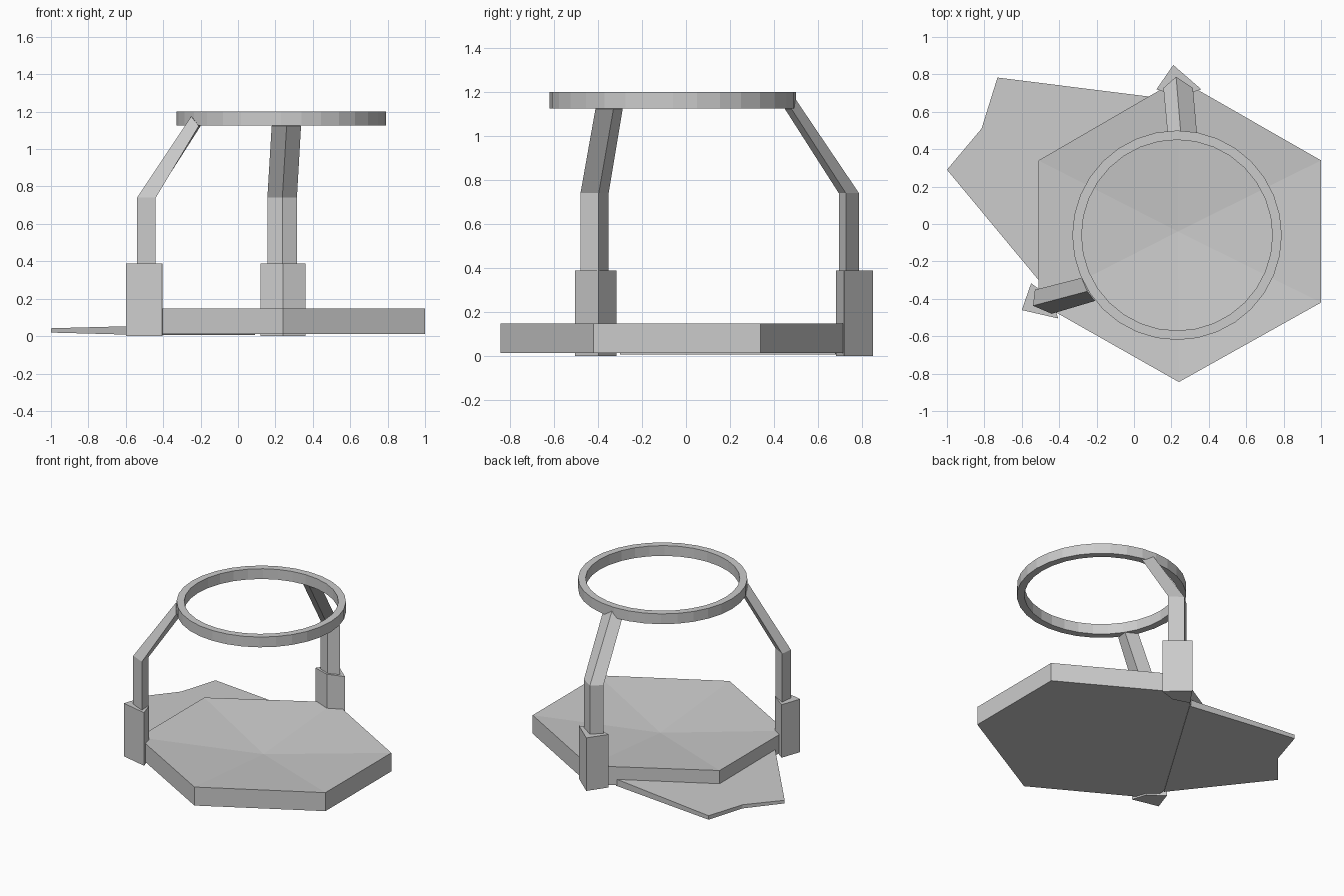
import bpy, bmesh
from math import cos, sin, tau

if "Cube" in bpy.data.objects:
    bpy.data.objects.remove(bpy.data.objects["Cube"])


def make_object(name, bm):
    bmesh.ops.recalc_face_normals(bm, faces=bm.faces[:])
    mesh = bpy.data.meshes.new(name)
    bm.to_mesh(mesh)
    bm.free()
    obj = bpy.data.objects.new(name, mesh)
    bpy.context.collection.objects.link(obj)
    return obj


def loft(name, rings, dish=None):
    """Skin a stack of outlines; optional dish point turns the top into a fan."""
    bm = bmesh.new()
    rows = [[bm.verts.new(p) for p in ring] for ring in rings]
    n = len(rows[0])
    for low, high in zip(rows, rows[1:]):
        for i in range(n):
            j = (i + 1) % n
            bm.faces.new((low[i], low[j], high[j], high[i]))
    bm.faces.new(rows[0][::-1])
    if dish:
        c = bm.verts.new(dish)
        for i in range(n):
            bm.faces.new((rows[-1][i], rows[-1][(i + 1) % n], c))
    else:
        bm.faces.new(rows[-1])
    return make_object(name, bm)


def at(outline, z):
    return [(x, y, z) for x, y in outline]


# Hexagonal base with a shallow sunken top
hexagon = [(0.24, -0.845), (1.0, -0.42), (1.0, 0.34),
           (0.24, 0.775), (-0.51, 0.34), (-0.51, -0.42)]
loft("hexagonal_base", [at(hexagon, 0.012), at(hexagon, 0.147)],
     dish=(0.235, -0.04, 0.078))

# Side plate, thinner toward the outer edge
plate = [(0.09, 0.68), (-0.73, 0.783), (-0.815, 0.51), (-1.0, 0.29), (-0.51, -0.30)]
drop = [0, 0.010, 0.011, 0.013, 0]
loft("side_plate",
     [[(x, y, 0.006 + d) for (x, y), d in zip(plate, drop)],
      [(x, y, 0.055 - d) for (x, y), d in zip(plate, drop)]])

# Foot blocks and bent legs: sections run outer, side, inner, side
supports = {
    "back": ([(0.21, 0.85), (0.12, 0.72), (0.24, 0.682), (0.36, 0.72)],
             [(0.225, 0.787), (0.157, 0.727), (0.237, 0.695), (0.315, 0.727)],
             [(0.25, 0.49, 1.18), (0.18, 0.48, 1.123),
              (0.26, 0.45, 1.123), (0.337, 0.48, 1.123)]),
    "left": ([(-0.60, -0.46), (-0.55, -0.317), (-0.44, -0.397), (-0.405, -0.505)],
             [(-0.54, -0.437), (-0.53, -0.352), (-0.445, -0.397), (-0.44, -0.48)],
             [(-0.25, -0.36, 1.175), (-0.28, -0.288, 1.123),
              (-0.20, -0.33, 1.123), (-0.21, -0.412, 1.123)]),
}
for side, (foot, leg, tip) in supports.items():
    loft(side + "_foot_block", [at(foot, 0.0), at(foot, 0.387)])
    loft(side + "_bent_leg", [at(leg, 0.36), at(leg, 0.74), tip])

# Top ring with a rectangular cross-section
bm = bmesh.new()
segments = 32
profile = [(0.56, 1.125), (0.56, 1.2), (0.51, 1.2), (0.51, 1.125)]
rows = [[bm.verts.new((0.23 + r * cos(tau * i / segments),
                       -0.06 + r * sin(tau * i / segments), z)) for r, z in profile]
        for i in range(segments)]
for i in range(segments):
    a, b = rows[i], rows[(i + 1) % segments]
    for k in range(4):
        m = (k + 1) % 4
        bm.faces.new((a[k], b[k], b[m], a[m]))
make_object("top_ring", bm)
